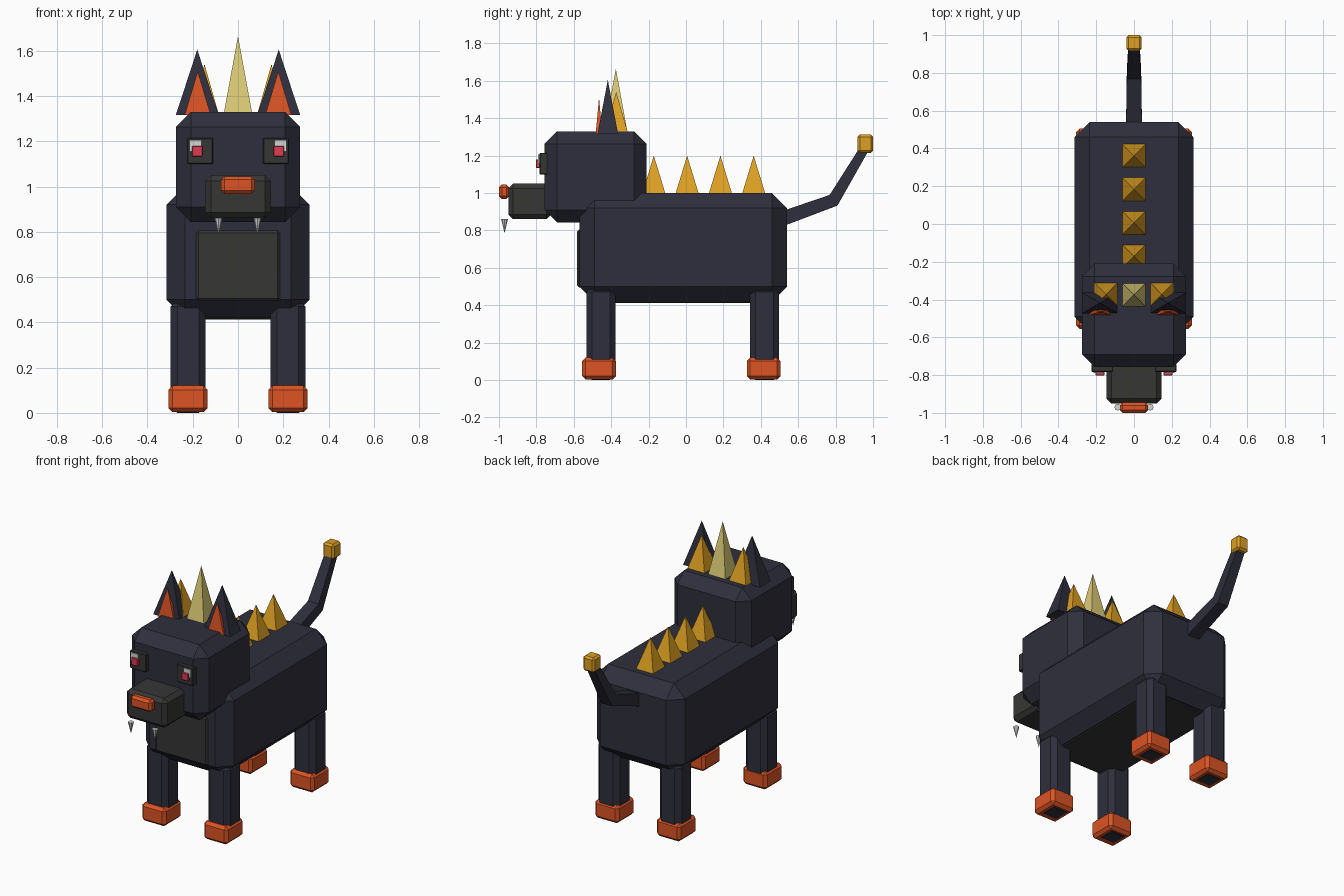
import bpy
import bmesh
from math import pi, sqrt
from mathutils import Matrix, Vector

cube = bpy.data.objects.get("Cube")
if cube:
    bpy.data.objects.remove(cube, do_unlink=True)


def material(name, hex_code):
    """Flat colour from an sRGB hex code, stored as linear values."""
    srgb = [c / 255 for c in bytes.fromhex(hex_code)]
    colour = [c / 12.92 if c < 0.04 else ((c + 0.055) / 1.055) ** 2.4 for c in srgb] + [1]
    mat = bpy.data.materials.new(name)
    mat.use_nodes = True
    mat.diffuse_color = colour
    mat.node_tree.nodes["Principled BSDF"].inputs["Base Color"].default_value = colour
    return mat


NAVY = material("navy fur", "2f2f3d")
GREY = material("charcoal", "363635")
ORANGE = material("burnt orange", "dc5424")
GOLD = material("gold", "dea022")
PALE = material("pale horn", "dccb76")
RED = material("red pupil", "dc3c50")
WHITE = material("off white", "d6d6d6")


def finish(name, bm, mat):
    bmesh.ops.recalc_face_normals(bm, faces=bm.faces)
    mesh = bpy.data.meshes.new(name)
    bm.to_mesh(mesh)
    bm.free()
    mesh.materials.append(mat)
    obj = bpy.data.objects.new(name, mesh)
    bpy.context.collection.objects.link(obj)
    return obj


def box(name, mat, x, y, z, bevel=0.0):
    """Chamfered box from its (low, high) extent on each axis."""
    bm = bmesh.new()
    bmesh.ops.create_cube(bm, size=1)
    lo, hi = (Vector(v) for v in zip(x, y, z))
    for v in bm.verts:
        v.co = [lo[i] + (v.co[i] + 0.5) * (hi[i] - lo[i]) for i in range(3)]
    if bevel:
        bmesh.ops.bevel(bm, geom=list(bm.edges), offset=bevel, segments=1,
                        affect='EDGES', profile=0.5)
    return finish(name, bm, mat)


def spike(name, mat, centre, half_x, half_y, height, sides=4):
    """Pyramid on its base centre; a negative height points down."""
    bm = bmesh.new()
    radius = sqrt(2) if sides == 4 else 1
    bmesh.ops.create_cone(bm, cap_ends=True, segments=sides, radius1=radius, radius2=0,
                          depth=1, matrix=Matrix.Translation((0, 0, 0.5)))
    bmesh.ops.rotate(bm, verts=bm.verts, matrix=Matrix.Rotation(pi / 4, 3, 'Z'))
    # Square the base to the axes whichever way the cone starts
    if sides == 4 and max(v.co.x for v in bm.verts) > 1.2:
        bmesh.ops.rotate(bm, verts=bm.verts, matrix=Matrix.Rotation(pi / 4, 3, 'Z'))
    bmesh.ops.scale(bm, verts=bm.verts, vec=(half_x, half_y, height))
    bmesh.ops.translate(bm, verts=bm.verts, vec=centre)
    return finish(name, bm, mat)


def mirrored(x, side):
    return tuple(sorted(side * v for v in x))


# Torso with chest and belly plates
box("body", NAVY, (-0.315, 0.315), (-0.57, 0.54), (0.42, 1.0), 0.08)
box("chest_plate", GREY, (-0.185, 0.185), (-0.582, -0.54), (0.495, 0.805), 0.01)
box("belly_plate", GREY, (-0.23, 0.23), (-0.48, 0.45), (0.412, 0.45), 0.005)

# Head, snout and nose
box("head", NAVY, (-0.275, 0.275), (-0.757, -0.21), (0.843, 1.33), 0.067)
box("snout", GREY, (-0.145, 0.145), (-0.95, -0.72), (0.86, 1.05), 0.025)
box("nose", ORANGE, (-0.075, 0.075), (-1.0, -0.945), (0.968, 1.045), 0.015)

for side, label in ((1, "left"), (-1, "right")):
    # Legs and feet
    for end, leg_y, foot_y in (("front", -0.455, -0.465), ("back", 0.42, 0.415)):
        box(f"{end}_{label}_leg", NAVY, mirrored((0.143, 0.298), side),
            (leg_y - 0.078, leg_y + 0.078), (0, 0.5), 0.03)
        box(f"{end}_{label}_foot", ORANGE, mirrored((0.135, 0.307), side),
            (foot_y - 0.09, foot_y + 0.09), (0.003, 0.12), 0.018)

    # Eyes
    box(f"{label}_eye_socket", GREY, mirrored((0.11, 0.225), side),
        (-0.783, -0.74), (1.1, 1.215), 0.004)
    box(f"{label}_eye_white", WHITE, mirrored((0.162, 0.215), side),
        (-0.79, -0.77), (1.155, 1.205))
    box(f"{label}_pupil", RED, mirrored((0.157, 0.203), side),
        (-0.802, -0.77), (1.133, 1.18), 0.003)

    # Fangs, ears and side horns
    spike(f"{label}_fang", WHITE, (side * 0.086, -0.97, 0.86), 0.018, 0.018, -0.075, 8)
    spike(f"{label}_ear", NAVY, (side * 0.18, -0.418, 1.315), 0.095, 0.055, 0.29)
    spike(f"{label}_inner_ear", ORANGE, (side * 0.178, -0.465, 1.315), 0.058, 0.018, 0.195)
    spike(f"{label}_horn", GOLD, (side * 0.148, -0.373, 1.32), 0.063, 0.063, 0.22)

# Centre horn and the row of back spikes
spike("centre_horn", PALE, (0, -0.375, 1.32), 0.063, 0.063, 0.345)
for i in range(4):
    spike(f"back_spike_{i + 1}", GOLD, (0, -0.172 + 0.178 * i, 0.99), 0.064, 0.064, 0.21)

# Tail: tapered square tube with one bend, as (half width, bottom, top) sections
sections = ((0.043, (0.48, 0.808), (0.46, 0.885)),
            (0.038, (0.81, 0.933), (0.768, 0.99)),
            (0.029, (0.975, 1.225), (0.93, 1.245)))
bm = bmesh.new()
rings = [[bm.verts.new((s * w, *p)) for s, p in ((-1, lo), (1, lo), (1, hi), (-1, hi))]
         for w, lo, hi in sections]
for a, b in zip(rings, rings[1:]):
    for i in range(4):
        j = (i + 1) % 4
        bm.faces.new((a[i], a[j], b[j], b[i]))
bm.faces.new(rings[0])
bm.faces.new(rings[-1])
finish("tail", bm, NAVY)
box("tail_tip", GOLD, (-0.04, 0.04), (0.917, 1.0), (1.215, 1.312), 0.012)
